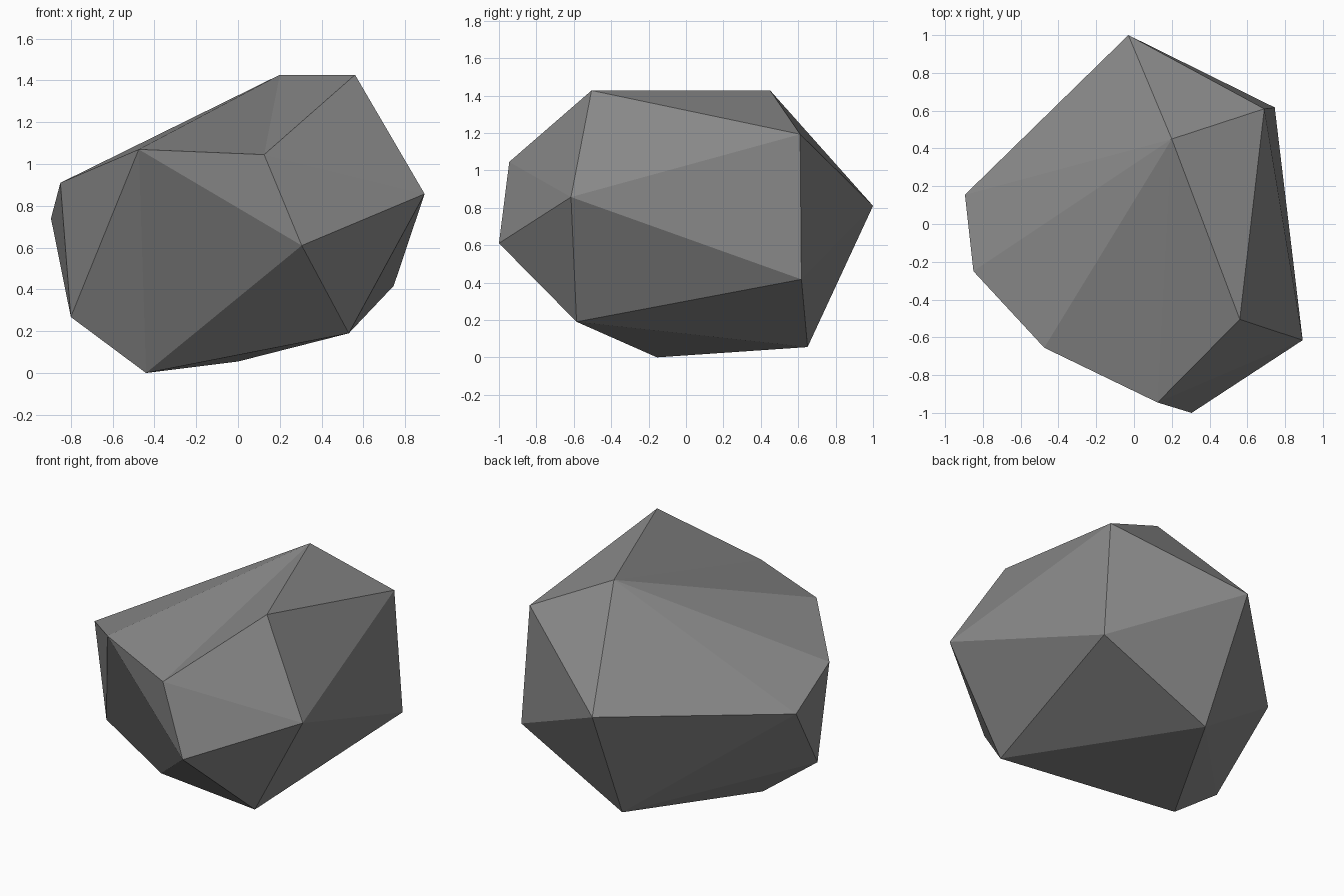
import bpy, bmesh

if "Cube" in bpy.data.objects:
    bpy.data.objects.remove(bpy.data.objects["Cube"])

# Corner points of the faceted boulder
CORNERS = {
    # upper ridge and shoulders
    "ridge_back": (0.20, 0.45, 1.427), "ridge_front": (0.56, -0.505, 1.427),
    "right_shoulder": (0.69, 0.61, 1.193), "left_shoulder": (-0.475, -0.655, 1.07),
    "brow": (0.125, -0.945, 1.045), "left_ledge": (-0.85, -0.25, 0.91),
    # widest belt
    "right": (0.893, -0.615, 0.857), "back": (-0.03, 1.0, 0.81),
    "left": (-0.895, 0.155, 0.74), "nose": (0.305, -1.0, 0.61),
    "back_right": (0.745, 0.617, 0.417),
    # underside
    "low_left": (-0.80, -0.20, 0.268), "low_front": (0.53, -0.585, 0.19),
    "low_back": (0.0, 0.65, 0.055), "foot": (-0.44, -0.155, 0.0),
}
# Edges turned across their two triangles, giving the shallow creases
TURNED = [("left_shoulder", "ridge_front"), ("low_left", "nose")]

# Stone colour
stone = bpy.data.materials.new("grey_stone")
stone.diffuse_color = (0.25, 0.25, 0.25, 1.0)
stone.use_nodes = True
stone.node_tree.nodes["Principled BSDF"].inputs["Base Color"].default_value = stone.diffuse_color

# Boulder: convex hull wrapped around the corners, flat shaded
bm = bmesh.new()
vert = {name: bm.verts.new(p) for name, p in CORNERS.items()}
bmesh.ops.convex_hull(bm, input=bm.verts[:])
for a, b in TURNED:
    edge = bm.edges.get((vert[a], vert[b]))
    if edge:
        bmesh.utils.edge_rotate(edge, True)
bmesh.ops.recalc_face_normals(bm, faces=bm.faces[:])
mesh = bpy.data.meshes.new("boulder")
bm.to_mesh(mesh)
bm.free()
mesh.materials.append(stone)
boulder = bpy.data.objects.new("boulder", mesh)
bpy.context.collection.objects.link(boulder)
